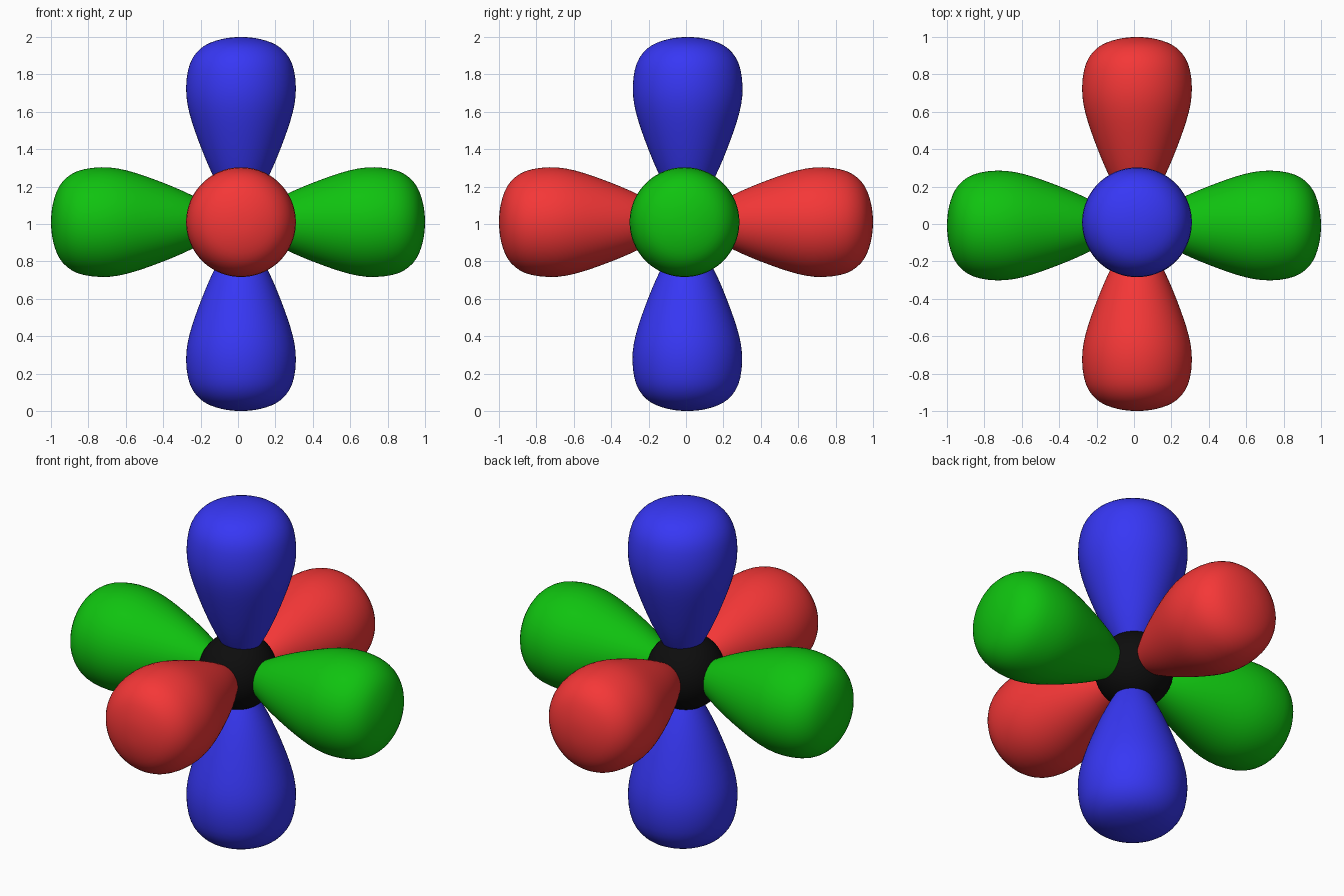
import bpy, bmesh
from math import pi, radians
from mathutils import Matrix, Vector

if "Cube" in bpy.data.objects:
    bpy.data.objects.remove(bpy.data.objects["Cube"])

# Teardrop lobe profile: (radius, distance from centre)
PROFILE = [(0, 0), (0.05, 0.08), (0.092, 0.15), (0.148, 0.25), (0.192, 0.35),
           (0.231, 0.45), (0.266, 0.55), (0.29, 0.64), (0.298, 0.73),
           (0.286, 0.83), (0.262, 0.89), (0.22, 0.94), (0.17, 0.97),
           (0.10, 0.991), (0.05, 0.998), (0, 1.0)]


def material(name, rgb):
    mat = bpy.data.materials.new(name)
    mat.diffuse_color = (*rgb, 1)
    mat.use_nodes = True
    mat.node_tree.nodes["Principled BSDF"].inputs["Base Color"].default_value = mat.diffuse_color
    return mat


def finish(name, bm, mat):
    bmesh.ops.recalc_face_normals(bm, faces=bm.faces)
    for f in bm.faces:
        f.smooth = True
    mesh = bpy.data.meshes.new(name)
    bm.to_mesh(mesh)
    bm.free()
    mesh.materials.append(mat)
    obj = bpy.data.objects.new(name, mesh)
    bpy.context.collection.objects.link(obj)
    return obj


def lobe(name, rotation, base, mat):
    bm = bmesh.new()
    verts = [bm.verts.new((r, 0, d)) for r, d in PROFILE]
    edges = [bm.edges.new(pair) for pair in zip(verts, verts[1:])]
    bmesh.ops.spin(bm, geom=verts + edges, cent=(0, 0, 0), axis=(0, 0, 1),
                   angle=2 * pi, steps=40, use_duplicate=False)
    bmesh.ops.remove_doubles(bm, verts=bm.verts, dist=0.0005)
    bm.transform(Matrix.Translation(base) @ rotation)
    obj = finish(name, bm, mat)
    sub = obj.modifiers.new("smooth", 'SUBSURF')
    sub.levels = sub.render_levels = 1


red = material("red", (0.91, 0.038, 0.038))
green = material("green", (0.005, 0.546, 0.005))
blue = material("blue", (0.038, 0.038, 0.91))
black = material("black", (0.004, 0.004, 0.004))

# Pairs of opposite lobes along each axis, slightly off centre
up, down = Vector((0.016, 0.009, 1)), Vector((0.016, 0.007, 1))
lobe("top_lobe", Matrix.Identity(4), up, blue)
lobe("bottom_lobe", Matrix.Rotation(pi, 4, 'X'), down, blue)
for name, sign in (("right_lobe", 1), ("left_lobe", -1)):
    lobe(name, Matrix.Rotation(sign * radians(90), 4, 'Y'),
         Vector((0, -0.008, 1.01)), green)
for name, sign in (("front_lobe", 1), ("back_lobe", -1)):
    lobe(name, Matrix.Rotation(sign * radians(90), 4, 'X'),
         Vector((0.016, 0, 1.01)), red)

# Central sphere
bm = bmesh.new()
bmesh.ops.create_uvsphere(bm, u_segments=48, v_segments=24, radius=0.212,
                          matrix=Matrix.Translation((0, 0, 1.01)))
finish("core_sphere", bm, black)
